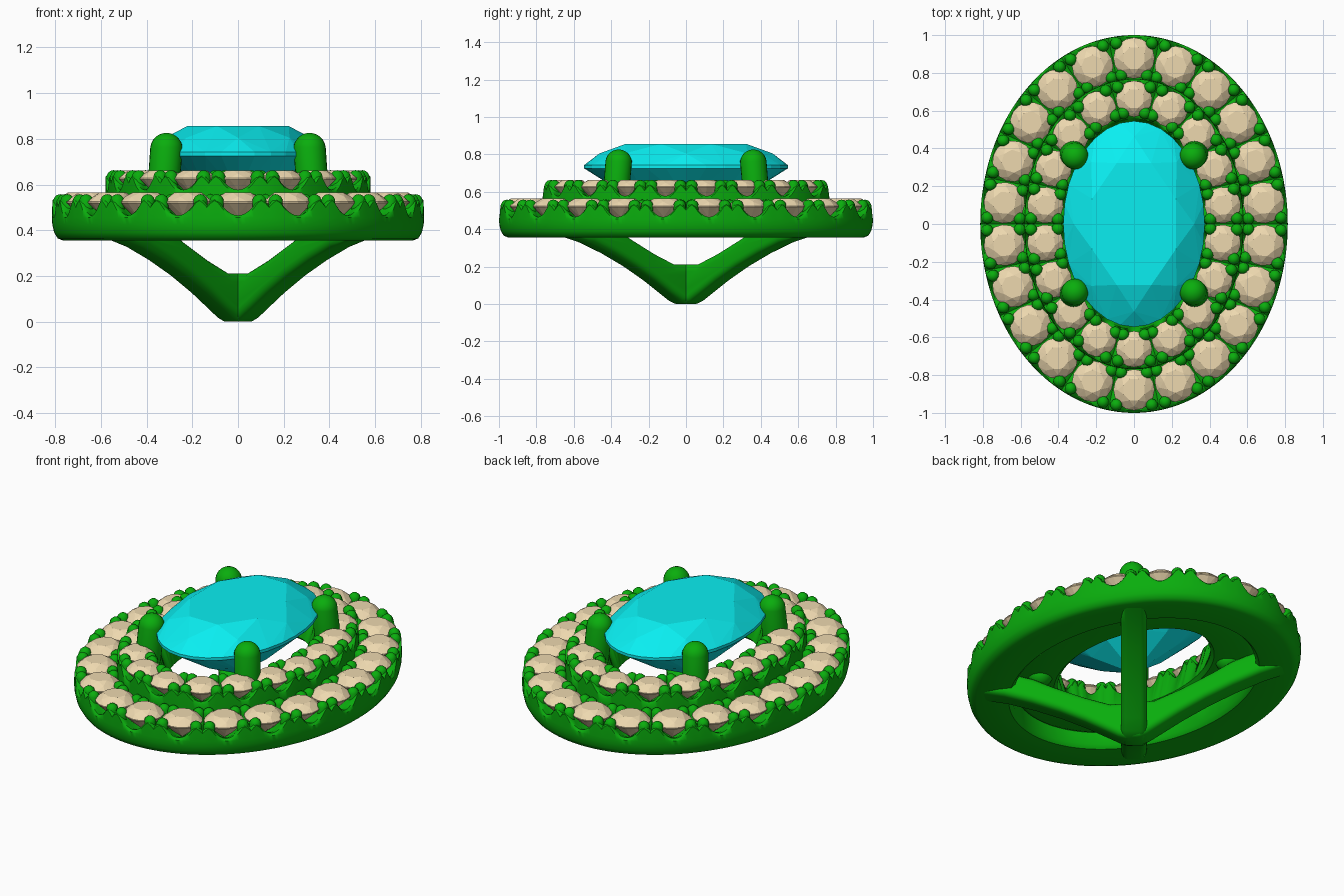
import bpy, bmesh, math
from mathutils import Vector, Matrix

if "Cube" in bpy.data.objects:
    bpy.data.objects.remove(bpy.data.objects["Cube"])


def material(name, rgb):
    m = bpy.data.materials.new(name)
    m.diffuse_color = (*rgb, 1)
    m.use_nodes = True
    m.node_tree.nodes["Principled BSDF"].inputs["Base Color"].default_value = m.diffuse_color
    return m


METAL = material("green_metal", (0.003, 0.42, 0.004))
CYAN = material("cyan_gem", (0.003, 0.86, 0.88))
TAN = material("tan_gem", (0.85, 0.69, 0.43))


def finish(bm, name, mat, smooth=None):
    bmesh.ops.recalc_face_normals(bm, faces=bm.faces)
    me = bpy.data.meshes.new(name)
    bm.to_mesh(me)
    bm.free()
    me.materials.append(mat)
    ob = bpy.data.objects.new(name, me)
    bpy.context.collection.objects.link(ob)
    if smooth:
        bpy.ops.object.select_all(action='DESELECT')
        ob.select_set(True)
        bpy.context.view_layer.objects.active = ob
        bpy.ops.object.shade_smooth_by_angle(angle=math.radians(smooth))
    return ob


def oval_path(a, b, n=4000):
    """Function giving point and outward normal at an arc fraction, from the +y end."""
    pts = [(a * math.sin(2 * math.pi * i / n), b * math.cos(2 * math.pi * i / n)) for i in range(n + 1)]
    arc = [0]
    for p, q in zip(pts, pts[1:]):
        arc.append(arc[-1] + math.dist(p, q))

    def at(f, off=0.0, z=0.0):
        target = (f % 1) * arc[-1]
        lo, hi = 0, n
        while hi - lo > 1:
            mid = (lo + hi) // 2
            lo, hi = (mid, hi) if arc[mid] <= target else (lo, mid)
        k = lo + (target - arc[lo]) / (arc[hi] - arc[lo])
        t = 2 * math.pi * k / n
        nor = Vector((b * math.sin(t), a * math.cos(t), 0)).normalized()
        return Vector((a * math.sin(t), b * math.cos(t), z)) + nor * off, nor
    return at


def add_gem(bm, mat, table, crown, girdle, depth, sides=16):
    """Brilliant cut of unit radius as a convex hull, girdle top at z = 0."""
    pts = [(0, 0, -depth)]

    def ring(r, z, n, shift=0.0):
        for i in range(n):
            t = 2 * math.pi * (i + shift) / n
            pts.append((r * math.cos(t), r * math.sin(t), z))
    ring(table, crown, 8, 0.5)
    ring((1 + table) / 2 + 0.03, crown * 0.55, 8)
    ring(1, 0, sides)
    ring(1, -girdle, sides)
    ring(0.5, -girdle - (depth - girdle) * 0.56, 8)
    verts = [bm.verts.new(mat @ Vector(p)) for p in pts]
    bmesh.ops.convex_hull(bm, input=verts)


def add_capsule(bm, p0, p1, r, seg=10, rings=7):
    """Round-ended post from p0 up to p1."""
    vs = bmesh.ops.create_uvsphere(bm, u_segments=seg, v_segments=rings, radius=r)["verts"]
    for v in vs:
        v.co += p1 if v.co.z > 0 else p0


def halo(name, a, b, w, wi, count, zb, zt, depth, stone_r, stone_z):
    at = oval_path(a, b)
    # Scalloped metal band
    bm = bmesh.new()
    per = 16
    loops = []
    for i in range(count * per):
        f = i / (count * per)
        u = (i / per + 0.5) % 1 - 0.5
        notch = max(0, 1 - (u / 0.34) ** 2)
        slit = 0.03 * max(0, (abs(u) - 0.4) / 0.1)
        top = zt - depth * notch - slit
        mid = zt - 0.05 - 0.07 * notch
        prof = [(w - 0.05, zb), (w - 0.025, zb + 0.01), (w - 0.01, zb + 0.035), (w - 0.002, zb + 0.07),
                (w, zb + 0.1), (w - 0.002, top - 0.01), (w - 0.012, top), (w - 0.035, top - 0.005),
                (0, mid), (0.035 - w, top - 0.005), (0.012 - w, top), (-w, top - 0.01),
                (-wi, zb + 0.02), (0.02 - wi, zb)]
        loops.append([bm.verts.new(at(f, o, z)[0]) for o, z in prof])
    for l0, l1 in zip(loops, loops[1:] + loops[:1]):
        for j in range(len(l0)):
            k = (j + 1) % len(l0)
            bm.faces.new((l0[j], l0[k], l1[k], l1[j]))
    finish(bm, name + "_band", METAL, 45)
    # Bead claws, four in every gap
    bm = bmesh.new()
    for i in range(count):
        for u in (-0.36, 0.36):
            for side in (-1, 1):
                p, _ = at((i + u) / count, side * (w - 0.036))
                add_capsule(bm, p + Vector((0, 0, zt - 0.1)), p + Vector((0, 0, zt - 0.015)), 0.033)
    finish(bm, name + "_claws", METAL, 60)
    # Row of small stones
    bm = bmesh.new()
    for i in range(count):
        p, nor = at(i / count, 0, stone_z)
        m = Matrix.Translation(p) @ Matrix.Rotation(math.atan2(nor.y, nor.x), 4, 'Z') @ Matrix.Scale(stone_r, 4)
        add_gem(bm, m, 0.56, 0.36, 0.05, 0.95)
    finish(bm, name + "_stones", TAN)


halo("outer_halo", 0.692, 0.878, 0.122, 0.122, 22, 0.355, 0.54, 0.075, 0.109, 0.525)
halo("inner_halo", 0.475, 0.663, 0.106, 0.15, 18, 0.43, 0.645, 0.068, 0.096, 0.628)

# Large oval centre stone
bm = bmesh.new()
add_gem(bm, Matrix.Translation((0, 0, 0.742)) @ Matrix.Diagonal((0.375, 0.545, 0.34, 1)),
        0.64, 0.335, 0.05, 0.95, 32)
finish(bm, "centre_stone", CYAN)

# Four large prongs
bm = bmesh.new()
for sx in (-1, 1):
    for sy in (-1, 1):
        add_capsule(bm, Vector((0.335 * sx, 0.385 * sy, 0.46)), Vector((0.313 * sx, 0.36 * sy, 0.755)),
                    0.071, 24, 13)
finish(bm, "centre_prongs", METAL, 60)

# Crossed V-shaped supports underneath, running diagonally to the halo
half = [(0.04, 0), (0.08, 0.015), (0.15, 0.058), (0.26, 0.125), (0.4, 0.2), (0.55, 0.268), (0.7, 0.325),
        (0.84, 0.362), (0.85, 0.42), (0.65, 0.45), (0.54, 0.41), (0.43, 0.35), (0.26, 0.268), (0.12, 0.212)]
outline = half + [(-x, z) for x, z in reversed(half)]
for name, turn in (("support_a", 50), ("support_b", -50)):
    bm = bmesh.new()
    face = bm.faces.new([bm.verts.new((x, -0.07, z)) for x, z in outline])
    ext = bmesh.ops.extrude_face_region(bm, geom=[face])["geom"]
    bmesh.ops.translate(bm, vec=(0, 0.14, 0), verts=[g for g in ext if isinstance(g, bmesh.types.BMVert)])
    bmesh.ops.recalc_face_normals(bm, faces=bm.faces)
    rims = [e for e in bm.edges if abs(e.verts[0].co.y - e.verts[1].co.y) < 1e-5]
    bmesh.ops.bevel(bm, geom=rims, offset=0.035, segments=4, profile=0.5, affect='EDGES')
    bmesh.ops.rotate(bm, cent=(0, 0, 0), matrix=Matrix.Rotation(math.radians(turn), 3, 'Z'), verts=bm.verts)
    finish(bm, name, METAL, 40)
